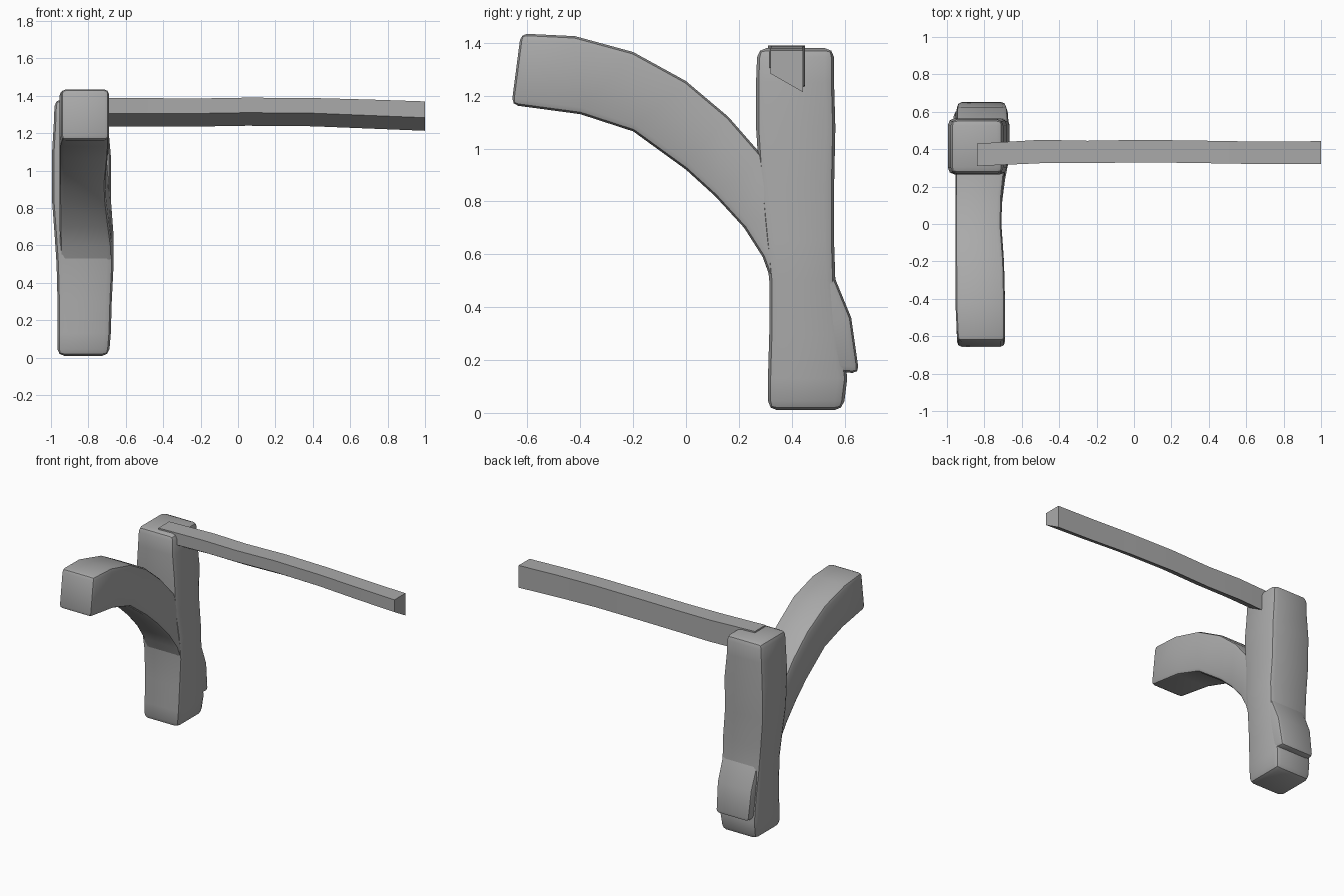
import bpy
import bmesh
import math

cube = bpy.data.objects.get("Cube")
if cube:
    bpy.data.objects.remove(cube, do_unlink=True)

grey = bpy.data.materials.new("plain grey")
grey.use_nodes = True
tone = (0.4, 0.4, 0.4, 1)
grey.diffuse_color = tone
grey.node_tree.nodes["Principled BSDF"].inputs["Base Color"].default_value = tone


def loft(name, rings, bevel=0, angle=30):
    """Skin a list of four-cornered rings into a closed timber."""
    bm = bmesh.new()
    loops = [[bm.verts.new(p) for p in ring] for ring in rings]
    for a, b in zip(loops, loops[1:]):
        for i in range(4):
            j = (i + 1) % 4
            bm.faces.new((a[i], a[j], b[j], b[i]))
    bm.faces.new(loops[0])
    bm.faces.new(loops[-1])
    bmesh.ops.recalc_face_normals(bm, faces=bm.faces)
    if bevel:
        # round the long corners and the end rims only
        edges = [e for e in bm.edges if e.calc_face_angle(0) > math.radians(40)]
        bmesh.ops.bevel(bm, geom=edges, offset=bevel, segments=2,
                        profile=0.5, affect='EDGES', clamp_overlap=True)
    mesh = bpy.data.meshes.new(name)
    bm.to_mesh(mesh)
    bm.free()
    mesh.materials.append(grey)
    obj = bpy.data.objects.new(name, mesh)
    bpy.context.collection.objects.link(obj)
    bpy.ops.object.select_all(action='DESELECT')
    obj.select_set(True)
    bpy.context.view_layer.objects.active = obj
    bpy.ops.object.shade_smooth_by_angle(angle=math.radians(angle))
    return obj


# Upright post: height, x range, y range
post = [
    (0.01, -0.965, -0.69, 0.31, 0.595),
    (0.13, -0.965, -0.68, 0.31, 0.61),
    (0.30, -0.965, -0.675, 0.315, 0.59),
    (0.50, -0.97, -0.665, 0.315, 0.565),
    (0.65, -0.98, -0.665, 0.30, 0.56),
    (0.85, -0.995, -0.68, 0.28, 0.56),
    (1.08, -0.995, -0.68, 0.265, 0.565),
    (1.25, -0.985, -0.695, 0.265, 0.56),
    (1.38, -0.98, -0.70, 0.27, 0.56),
]
loft("post", [[(x0, y0, z), (x1, y0, z), (x1, y1, z), (x0, y1, z)]
              for z, x0, x1, y0, y1 in post], 0.035, 35)

# Curved brace: underside (y, z), upper side (y, z), x range
brace = [
    (-0.66, 1.165, -0.625, 1.435, -0.945, -0.69),
    (-0.40, 1.13, -0.42, 1.425, -0.955, -0.69),
    (-0.20, 1.065, -0.20, 1.365, -0.955, -0.695),
    (0.0, 0.92, 0.0, 1.255, -0.955, -0.71),
    (0.11, 0.82, 0.16, 1.12, -0.955, -0.705),
    (0.22, 0.70, 0.30, 0.96, -0.955, -0.69),
    (0.29, 0.59, 0.44, 0.77, -0.95, -0.675),
    (0.33, 0.48, 0.555, 0.53, -0.95, -0.67),
    (0.40, 0.33, 0.625, 0.36, -0.95, -0.675),
    (0.48, 0.16, 0.655, 0.15, -0.945, -0.685),
]
loft("curved_brace", [[(x0, ya, za), (x1, ya, za), (x1, yb, zb), (x0, yb, zb)]
                      for ya, za, yb, zb, x0, x1 in brace], 0.025, 35)

# Long beam with a chamfered underside: x, front y, back y, top z, back bottom z
beam = [
    (-0.84, 0.31, 0.43, 1.39, 1.235),
    (-0.50, 0.325, 0.45, 1.388, 1.235),
    (-0.25, 0.325, 0.445, 1.385, 1.235),
    (0.05, 0.33, 0.45, 1.39, 1.24),
    (0.40, 0.325, 0.445, 1.388, 1.237),
    (0.70, 0.32, 0.44, 1.38, 1.225),
    (1.0, 0.32, 0.443, 1.37, 1.213),
]
loft("beam", [[(x, y0, zb + 0.07), (x, y1, zb), (x, y1, zt), (x, y0, zt)]
              for x, y0, y1, zt, zb in beam])
